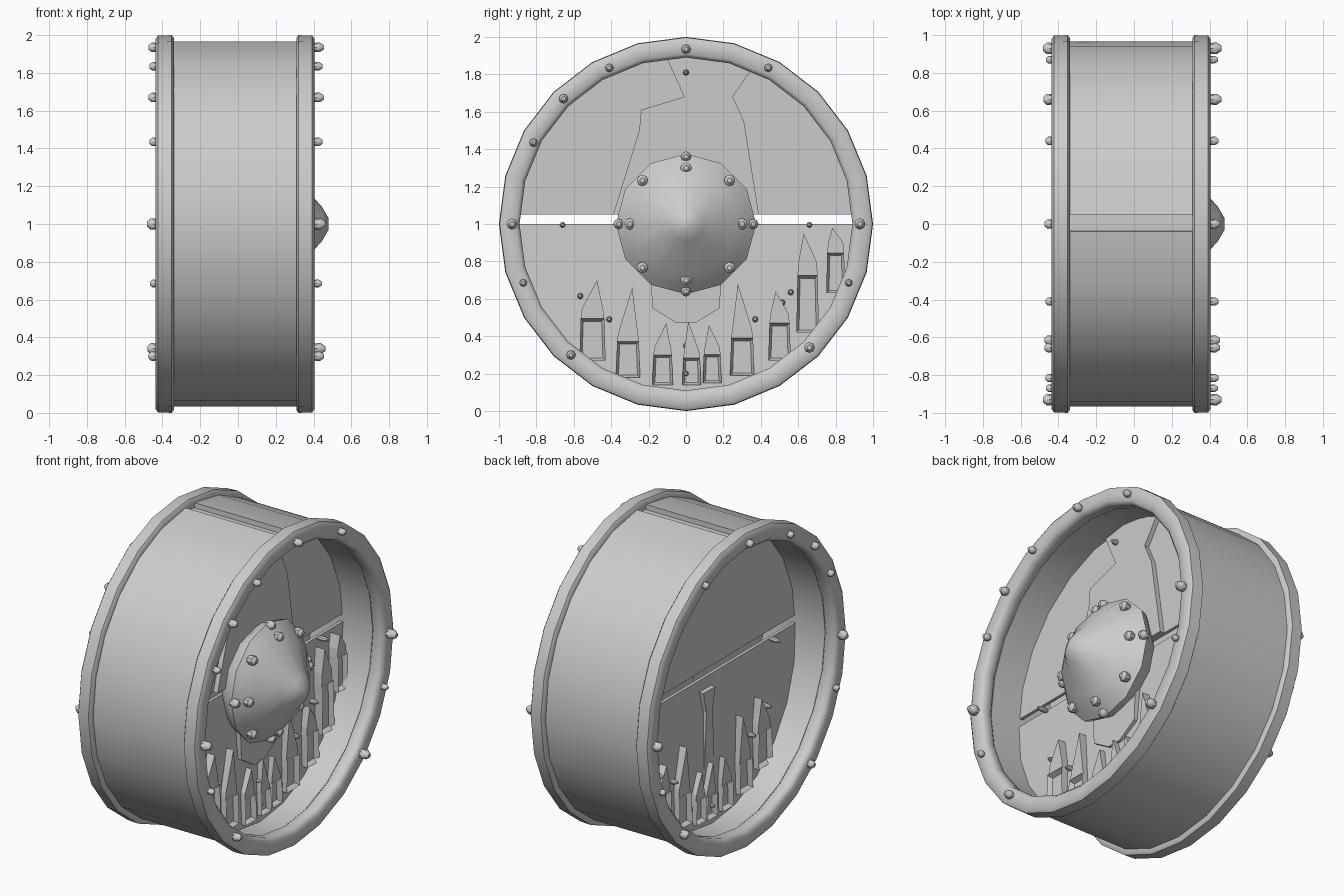
import bpy, bmesh
from math import sin, cos, pi, asin

if "Cube" in bpy.data.objects:
    bpy.data.objects.remove(bpy.data.objects["Cube"])


def finish(name, bm, angle=35):
    bmesh.ops.recalc_face_normals(bm, faces=bm.faces)
    me = bpy.data.meshes.new(name)
    bm.to_mesh(me)
    bm.free()
    ob = bpy.data.objects.new(name, me)
    bpy.context.collection.objects.link(ob)
    bpy.ops.object.select_all(action='DESELECT')
    ob.select_set(True)
    bpy.context.view_layer.objects.active = ob
    if angle:
        bpy.ops.object.shade_smooth_by_angle(angle=angle * pi / 180)
    return ob


def lathe(bm, profile, n, cy=0, cz=1, a0=0, a1=2 * pi, ring=False):
    """Spin (x, r) points about an x axis; ring closes the section."""
    full = a1 - a0 > 2 * pi - 1e-6
    rows = []
    for i in range(n if full else n + 1):
        a = a0 + (a1 - a0) * i / n
        rows.append([bm.verts.new((x, cy + r * sin(a), cz + r * cos(a))) for x, r in profile])
    m = len(profile)
    for i in range(n):
        p, q = rows[i], rows[(i + 1) % len(rows)]
        for j in range(m if ring else m - 1):
            k = (j + 1) % m
            bm.faces.new((p[j], q[j], q[k], p[k]))
    if not full:
        bm.faces.new(rows[0])
        bm.faces.new(rows[-1])
    elif not ring:
        bm.faces.new([r[0] for r in rows])
        bm.faces.new([r[-1] for r in rows])


def prism(bm, pts, x0, x1, slope=0):
    """Extrude a (y, z) outline along x; slope pushes x outwards below z = 1."""
    a = [bm.verts.new((x0 + slope * (1 - z), y, z)) for y, z in pts]
    b = [bm.verts.new((x1 + slope * (1 - z), y, z)) for y, z in pts]
    bm.faces.new(a)
    cap = bm.faces.new(b)
    for i in range(len(pts)):
        k = (i + 1) % len(pts)
        bm.faces.new((a[i], a[k], b[k], b[i]))
    return cap


def stud(bm, y, z, x, d, r, length):
    lathe(bm, [(x - d * 0.01, r * 0.8), (x + d * length * 0.2, r),
               (x + d * length * 0.6, r), (x + d * length, r * 0.45)], 8, y, z)


# Two rounded end rims
rim = [(0, .91), (0, .98), (.012, .997), (.085, 1.0), (.096, .985), (.096, .91),
       (.075, .89), (.02, .89)]
for name, x, d in (("left_rim", -.436, 1), ("right_rim", .405, -1)):
    bm = bmesh.new()
    lathe(bm, [(x + d * p, r) for p, r in rim], 24, ring=True)
    finish(name, bm, 50)

# Drum: inner liner and outer shell with a narrow slot along the top
bm = bmesh.new()
lathe(bm, [(-.35, .91), (.32, .91), (.32, .94), (-.35, .94)], 24, ring=True)
finish("drum_liner", bm)
bm = bmesh.new()
lathe(bm, [(-.35, .935), (.32, .935), (.32, .967), (-.35, .967)], 24,
      a0=asin(.05), a1=2 * pi - asin(.04), ring=True)
finish("drum_shell", bm)

# Half-disc bulkheads on both faces, separated by a thin slit; the lower ones slope outwards
R, N = .93, 12
t = asin(.05 / R)
upper = [t + (pi - 2 * t) * i / N for i in range(N + 1)]
lower = [pi + pi * i / N for i in range(N + 1)]
for side, x, d in (("right", .10, 1), ("left", -.13, -1)):
    for part, arc, slope in (("upper", upper, 0), ("lower", lower, .06)):
        bm = bmesh.new()
        prism(bm, [(R * cos(a), 1 + R * sin(a)) for a in arc], x - d * .02, x, d * slope)
        finish(f"{side}_{part}_bulkhead", bm, 0)

# Tapered pillars above and below the hub
bm = bmesh.new()
prism(bm, [(-.39, 1.05), (.39, 1.05), (.31, 1.55), (.25, 1.68), (.36, 1.84),
           (.1, 1.91), (-.1, 1.88), (-.01, 1.68), (-.24, 1.61), (-.25, 1.5)], .09, .13)
finish("upper_pillar", bm, 0)
bm = bmesh.new()
prism(bm, [(-.2, .95), (-.18, .55), (-.05, .47), (.05, .47), (.18, .55), (.2, .95)], .08, .15)
finish("lower_pillar", bm, 0)

# Pointed relief spires with sunk base panels: centre, half width, base, shoulder, tip
spires = [(-.50, .07, .27, .55, .70), (-.31, .065, .18, .42, .66), (-.125, .055, .14, .34, .47),
          (.03, .05, .14, .32, .48), (.14, .05, .15, .34, .46), (.30, .065, .19, .44, .68),
          (.50, .06, .27, .52, .64), (.65, .06, .42, .80, .95), (.80, .05, .63, .90, .98)]
for name, x, d in (("right_spires", .10, 1), ("left_spires", -.13, -1)):
    bm = bmesh.new()
    for y, w, b, s, t in spires:
        lean = w * (.35 if y > 0 else -.35)
        m = b + (s - b) * .8
        cap = prism(bm, [(y - w, b), (y + w, b), (y + w * .9, m), (y - w * .9, m)],
                    x - d * .01, x + d * .08)
        bm.normal_update()
        bmesh.ops.inset_region(bm, faces=[cap], thickness=.02)
        for v in cap.verts:
            v.co.x -= d * .03
        prism(bm, [(y - w * .9, m), (y + w * .9, m), (y + w * .8, s), (y - lean, t), (y - w * .8, s)],
              x - d * .01, x + d * .07)
    finish(name, bm, 0)
bm = bmesh.new()
prism(bm, [(-.05, .45), (.05, .45), (.03, .8), (.06, .93), (-.06, .93), (-.03, .8)], -.12, -.165)
finish("left_rib", bm, 0)

# Domed hub on the right side
bm = bmesh.new()
lathe(bm, [(.10, .30), (.17, .36), (.215, .375), (.25, .34), (.32, .27), (.40, .14),
           (.445, .09), (.48, .03)], 12)
finish("hub", bm, 45)

# Hub studs and pointed studs around its edge
bm = bmesh.new()
for i in range(8):
    a = i * pi / 4
    r = .30 if i % 2 == 0 else .33
    stud(bm, r * sin(a), 1 + r * cos(a), .27 if i % 2 == 0 else .25, 1, .03, .045)
for i in (0, 2, 4, 6):
    a = i * pi / 4
    stud(bm, .36 * sin(a), 1 + .36 * cos(a), .215, 1, .028, .045)
finish("hub_studs", bm, 40)

# Rivets on both rim faces: y, z, radius
rivets = [(0, 1.935, .025), (-.41, 1.835, .022), (.44, 1.835, .022), (-.655, 1.67, .025),
          (-.815, 1.435, .022), (-.93, 1, .03), (.93, 1, .03), (-.87, .685, .02),
          (.87, .685, .02), (-.615, .30, .025), (.66, .34, .029)]
bm = bmesh.new()
for y, z, r in rivets:
    stud(bm, y, z, .404, 1, r, r * 2)
    stud(bm, y, z, -.434, -1, r, r * 1.6)
finish("rim_rivets", bm, 40)

# Small studs on the bulkheads
dots = [(-.66, .995), (.66, .995), (-.565, .615), (-.51, .58), (-.41, .49), (.37, .49),
        (.515, .58), (.56, .635), (0, .35), (0, .2), (0, 1.81)]
bm = bmesh.new()
for y, z in dots:
    stud(bm, y, z, .11, 1, .016, .06)
    stud(bm, y, z, -.14, -1, .016, .06)
finish("bulkhead_studs", bm, 40)
